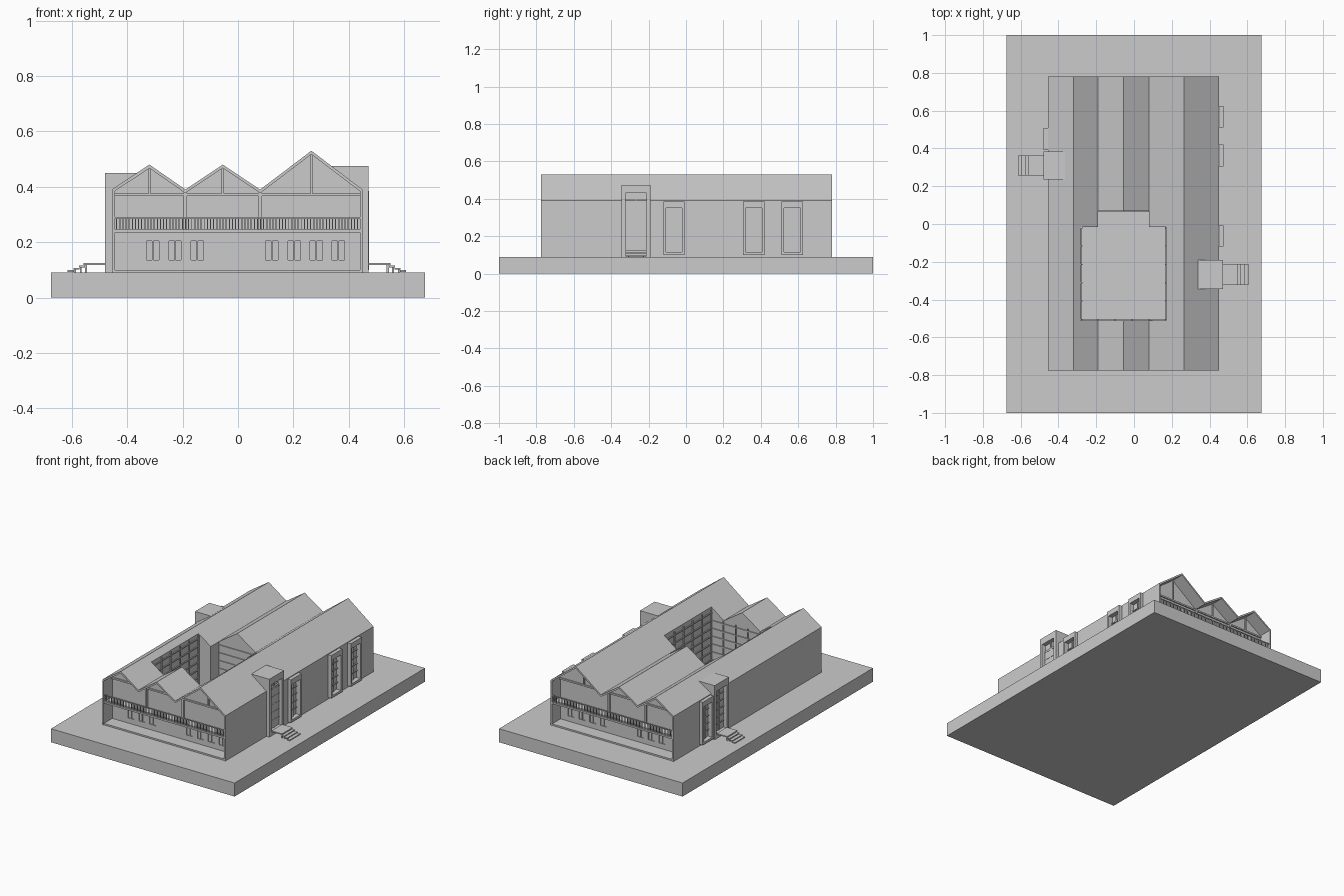
import bpy, bmesh

if "Cube" in bpy.data.objects:
    bpy.data.objects.remove(bpy.data.objects["Cube"])

ROOF = [(-.455, .39), (-.32, .48), (-.19, .39), (-.055, .48), (.08, .39), (.265, .53), (.45, .39)]
INNER = [(-.445, .384)] + [(x, z - .013) for x, z in ROOF[1:-1]] + [(.44, .384)]


def finish(name, bm):
    bmesh.ops.recalc_face_normals(bm, faces=bm.faces)
    me = bpy.data.meshes.new(name)
    bm.to_mesh(me)
    bm.free()
    ob = bpy.data.objects.new(name, me)
    bpy.context.collection.objects.link(ob)
    return ob


def add_box(bm, x, y, z):
    vs = [bm.verts.new((a, b, c)) for c in z for a, b in
          ((x[0], y[0]), (x[1], y[0]), (x[1], y[1]), (x[0], y[1]))]
    for f in ((0, 1, 2, 3), (4, 5, 6, 7), (0, 1, 5, 4), (1, 2, 6, 5), (2, 3, 7, 6), (3, 0, 4, 7)):
        bm.faces.new([vs[i] for i in f])


def boxes(name, items):
    bm = bmesh.new()
    for it in items:
        add_box(bm, *it)
    return finish(name, bm)


def prism(name, pts, lo, hi, axis='Y'):
    """Extrude an outline along y (xz points) or z (xy points)."""
    bm = bmesh.new()
    rings = [[bm.verts.new((a, t, b) if axis == 'Y' else (a, b, t)) for a, b in pts] for t in (lo, hi)]
    n = len(pts)
    for r in rings:
        bm.faces.new(r)
    for i in range(n):
        j = (i + 1) % n
        bm.faces.new((rings[0][i], rings[0][j], rings[1][j], rings[1][i]))
    return finish(name, bm)


def boolean(ob, cutter, op='DIFFERENCE', keep=False):
    m = ob.modifiers.new('cut', 'BOOLEAN')
    m.operation, m.object, m.solver = op, cutter, 'EXACT'
    with bpy.context.temp_override(object=ob, active_object=ob):
        bpy.ops.object.modifier_apply(modifier=m.name)
    if not keep:
        bpy.data.objects.remove(cutter)


def span(s, a, b):
    return (min(s * a, s * b), max(s * a, s * b))


def court(name, d, lo, hi):
    return prism(name, [(-.28 - d, -.51 - d), (.17 + d, -.51 - d), (.17 + d, -.015 + d), (.08 + d, -.015 + d),
                        (.08 + d, .07 + d), (-.19 - d, .07 + d), (-.19 - d, -.015 + d), (-.28 - d, -.015 + d)],
                 lo, hi, 'Z')


# Ground plinth
boxes('base', [((-.675, .675), (-1, 1), (0, .09))])

# Saw-tooth roof and side walls as one thin shell, with the courtyard opening
shell = prism('roof_and_side_walls', [(-.455, .09)] + ROOF + [(.45, .09), (.44, .09)] + INNER[::-1] + [(-.445, .09)],
              -.775, .78)
boolean(shell, court('cutter', 0, .05, .8))

# Storey slabs
for name, z in (('ground_floor', (.09, .1)), ('upper_floor', (.234, .245))):
    slab = boxes(name, [((-.445, .44), (-.773, .778), z)])
    boolean(slab, court('cutter', 0, .05, .8))

# Courtyard walls trimmed to the roof line
walls = court('courtyard_walls', .01, .09, .8)
boolean(walls, court('cutter', 0, .05, .9))
boolean(walls, prism('cutter', [(-.45, .07)] + [(x, z - .004) for x, z in ROOF] + [(.445, .07)], -.7, .7), 'INTERSECT')

# Courtyard glazing bars
bars = []
for k in range(7):
    z = (.105 + k * .052, .112 + k * .052)
    bars += [((-.28, -.274), (-.51, -.015), z), ((.164, .17), (-.51, -.015), z)]
    if z[1] < .38:
        bars += [((-.28, .17), (-.51, -.504), z), ((-.19, .08), (.064, .07), z)]
for k in range(6):
    y = -.508 + k * .097
    bars += [((-.28, -.273), (y, y + .006), (.09, .445)), ((.163, .17), (y, y + .006), (.09, .445))]
for k in range(1, 5):
    x = -.28 + k * .09
    bars.append(((x - .003, x + .003), (-.51, -.503), (.09, .385)))
boxes('courtyard_glazing_bars', bars)

# Recessed end walls with windows, posts, tie beams and balcony railings
for end, s, yo, yw in (('front', -1, .773, .685), ('back', 1, .778, .69)):
    wall = prism(end + '_wall', [(-.445, .095)] + INNER + [(.44, .095)], *span(s, yw - .012, yw))
    wins = [-.33, -.25, -.17, .1, .18, .26, .34]
    boolean(wall, boxes('cutter', [((x, x + .045), span(s, yw - .006, yw + .02), (.135, .205)) for x in wins]))
    trim = [((x - .006, x + .006), span(s, yw, yw + .012), (.245, .38)) for x in (-.19, .08)]
    trim += [((-.445, .44), span(s, yw, yw + .008), (.366, .376))]
    trim += [((x - .004, x + .004), span(s, yw, yw + .008), (.37, zt)) for x, zt in ((-.32, .468), (-.055, .468), (.265, .518))]
    trim += [((x + .02, x + .025), span(s, yw - .008, yw), (.135, .205)) for x in wins]
    boxes(end + '_wall_trim', trim)
    rail = [((-.44 + k * .0113, -.4365 + k * .0113), span(s, yo - .006, yo - .002), (.245, .287)) for k in range(78)]
    rail.append(((-.445, .44), span(s, yo - .007, yo - .001), (.285, .29)))
    boxes(end + '_balcony_railing', rail)


def side_opening(name, s, xw, xo, y0, y1, z0, z1, zf):
    """Mullioned glass set back inside an opening."""
    boxes(name + '_glass', [(span(s, xw - .012, xw - .008), (y0, y1), (z0, z1))])
    m = [(span(s, xw - .008, xw), ((y0 + y1) / 2 - .003, (y0 + y1) / 2 + .003), (z0, z1))]
    for k in range(1, zf):
        z = z0 + (z1 - z0) * k / zf
        m.append((span(s, xw - .008, xw), (y0, y1), (z - .003, z + .003)))
    boxes(name + '_mullions', m)


# Tall projecting side windows
for i, (s, xf, y0, y1) in enumerate(((1, .45, -.12, -.007), (1, .45, .305, .42), (1, .45, .51, .625), (-1, .455, .393, .507))):
    name = 'side_window_%d' % (i + 1)
    a, b, xs = y0 + .014, y1 - .014, span(s, xf - .012, xf + .023)
    boolean(shell, boxes('cutter', [(span(s, xf - .03, xf + .03), (a, b), (.115, .35))]))
    boxes(name + '_frame', [(xs, (y0, a), (.1, .385)), (xs, (b, y1), (.1, .385)),
                            (xs, (a, b), (.1, .115)), (xs, (a, b), (.35, .385))])
    side_opening(name, s, xf, xf, a, b, .115, .35, 5)

# Entrance towers with doors, landing and steps
for name, s, x0, x1, y0, y1, top in (('right_entrance', 1, .34, .472, -.345, -.19, .475),
                                     ('left_entrance', -1, .366, .48, .235, .385, .45)):
    a, b = y0 + .022, y1 - .022
    tower = boxes(name + '_tower', [(span(s, x0, x1), (y0, y1), (.09, top))])
    boolean(tower, boxes('cutter', [(span(s, x1 - .035, x1 + .05), (a, b), (.12, top - .045))]))
    side_opening(name, s, x1 - .02, x1, a, b, .12, top - .045, 6)
    st = [(span(s, x1, x1 + .078), (a, b), (.117, .125))]
    for k in range(3):
        st.append((span(s, x1 + .073 + k * .02, x1 + .095 + k * .02), (a, b), (.109 - k * .008, .115 - k * .008)))
    for y in (a + .012, b - .018):
        st += [(span(s, x1 + .065, x1 + .073), (y, y + .006), (.09, .118)),
               (span(s, x1 + .085, x1 + .091), (y, y + .006), (.09, .11)),
               (span(s, x1 + .105, x1 + .111), (y, y + .006), (.09, .102))]
    boxes(name + '_steps', st)
